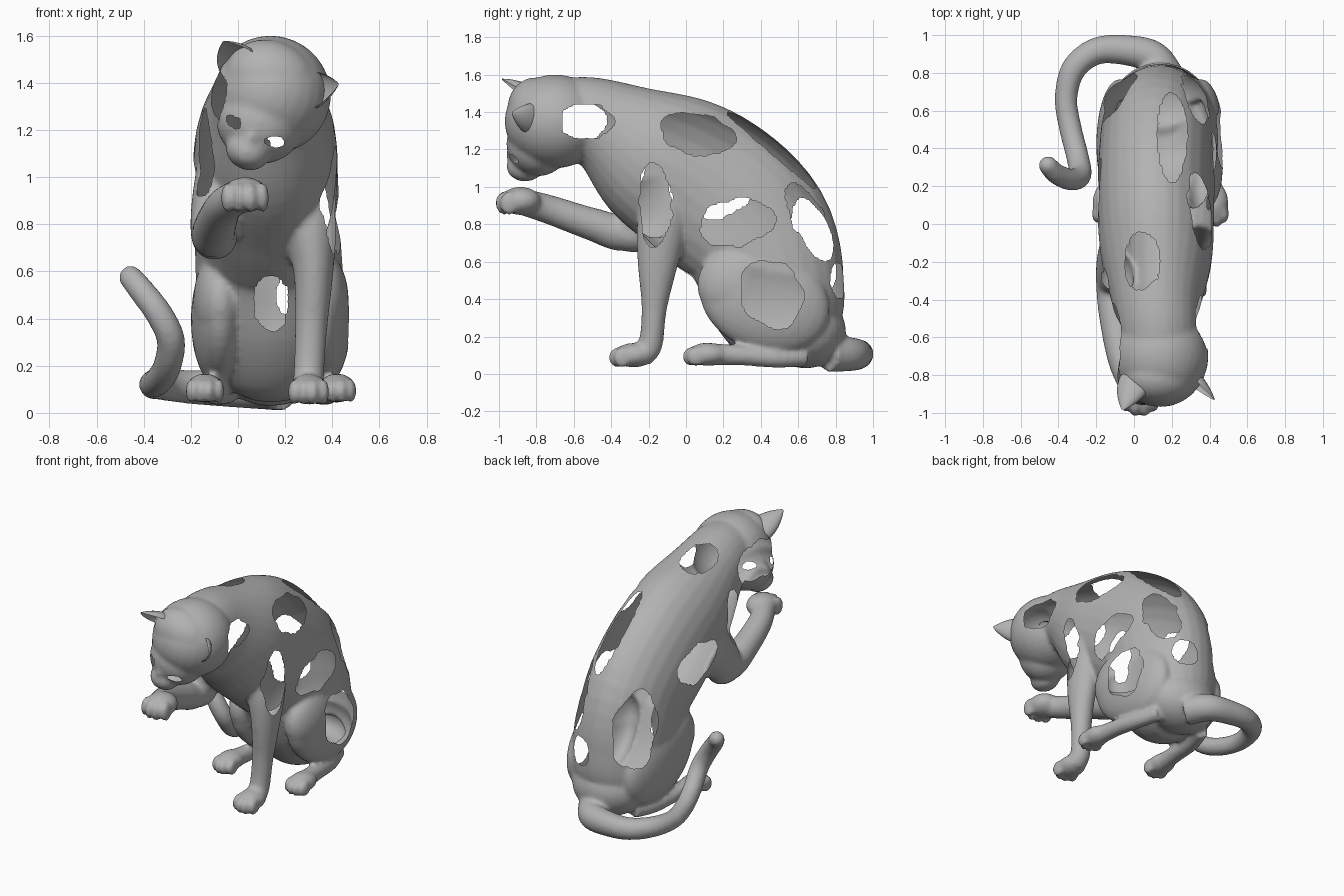
import bpy, bmesh, math
from mathutils import Vector, Matrix

cube = bpy.data.objects.get("Cube")
if cube:
    bpy.data.objects.remove(cube, do_unlink=True)

grey = bpy.data.materials.new("stone_grey")
grey.use_nodes = True
COLOUR = (0.45, 0.45, 0.45, 1)
grey.diffuse_color = COLOUR
grey.node_tree.nodes["Principled BSDF"].inputs["Base Color"].default_value = COLOUR

bm = bmesh.new()   # gathers all solid parts before they are fused


def blob(c, r, rot=(0, 0, 0)):
    """Ellipsoid at c with radii r and rotation in degrees."""
    m = Matrix.Translation(c)
    for ang, ax in zip(rot, "XYZ"):
        m = m @ Matrix.Rotation(math.radians(ang), 4, ax)
    m = m @ Matrix.Diagonal((*r, 1))
    bmesh.ops.create_uvsphere(bm, u_segments=28, v_segments=18, radius=1, matrix=m)


def spline(pts, n=6):
    """Catmull-Rom through tuples of any length."""
    p = [Vector(q) for q in pts]
    p = [2 * p[0] - p[1]] + p + [2 * p[-1] - p[-2]]
    out = []
    for a, b, c, d in zip(p, p[1:], p[2:], p[3:]):
        for i in range(n):
            t = i / n
            out.append(0.5 * (2 * b + (c - a) * t + (2 * a - 5 * b + 4 * c - d) * t * t
                              + (3 * b - a - 3 * c + d) * t ** 3))
    return out + [p[-2]]


def limb(pts, side=(1, 0, 0), segs=28):
    """Loft along points (x, y, z, side radius[, depth radius])."""
    pts = [q if len(q) == 5 else (*q, q[3]) for q in pts]
    path = spline(pts)
    pos = [Vector(q[:3]) for q in path]
    a, rings = Vector(side), []
    for i, q in enumerate(path):
        t = (pos[min(i + 1, len(pos) - 1)] - pos[max(i - 1, 0)]).normalized()
        a = (a - t * a.dot(t)).normalized()
        b = t.cross(a)
        rings.append([bm.verts.new(pos[i] + a * q[3] * math.cos(k * math.tau / segs)
                                   + b * q[4] * math.sin(k * math.tau / segs))
                      for k in range(segs)])
    for r, s in zip(rings, rings[1:]):
        for k in range(segs):
            j = (k + 1) % segs
            bm.faces.new((r[k], r[j], s[j], s[k]))
    bm.faces.new(rings[0][::-1])
    bm.faces.new(rings[-1])


def paw(x, y, z, w=0.085, h=0.065):
    """Rounded paw with four toes pointing forward."""
    blob((x, y, z), (w, 0.11, h))
    for k, fwd in zip((-1.5, -0.5, 0.5, 1.5), (0.06, 0.085, 0.085, 0.06)):
        blob((x + k * w * 0.5, y - fwd, z - 0.012), (w * 0.27, 0.05, h * 0.85))


# Torso, from inside the head down to the rump
limb([(.135, -.74, 1.37, .19, .19), (.13, -.58, 1.375, .21, .215), (.12, -.42, 1.32, .235, .26),
      (.12, -.17, 1.16, .295, .38), (.115, .12, .985, .31, .43), (.125, .37, .75, .31, .42),
      (.14, .485, .42, .31, .375), (.14, .56, .20, .26, .29), (.14, .60, .10, .14, .15)])
blob((.14, .64, .23), (.25, .215, .20))

# Head, rolled to one side
blob((.14, -.70, 1.35), (.255, .27, .25), (0, 20, 0))
blob((.14, -.81, 1.415), (.20, .145, .165), (0, 20, 0))
blob((.09, -.79, 1.23), (.185, .17, .17), (0, 25, 0))
blob((.04, -.86, 1.11), (.095, .10, .078), (0, 25, 0))
blob((.02, -.925, 1.085), (.032, .025, .025), (0, 25, 0))
blob((.055, -.89, 1.17), (.045, .07, .10), (0, 25, 0))

# Planted foreleg
limb([(.26, -.06, 1.08, .14), (.30, -.12, .82, .12, .14), (.32, -.15, .6, .085, .11),
      (.31, -.17, .35, .068), (.30, -.19, .16, .065), (.30, -.24, .10, .07)])
paw(.30, -.28, .1)

# Raised foreleg
limb([(-.05, -.12, 1.02, .13, .17), (-.09, -.22, .86, .11, .16), (-.105, -.34, .76, .095, .105),
      (-.095, -.5, .80, .088), (-.06, -.72, .875, .078), (0, -.87, .92, .072)])
blob((-.10, -.28, .75), (.098, .14, .10))
paw(.03, -.885, .925, .1, .075)

# Hind legs, mirrored about the body's own middle line
for s in (-1, 1):
    x = .14 + s * .215
    blob((x, .42, .395), (.125, .36, .275), (-22, 0, 0))
    blob((x, .29, .475), (.115, .23, .21))
    limb([(.14 + s * .18, .64, .09, .05), (.14 + s * .23, .48, .085, .052),
          (.14 + s * .26, .28, .10, .054), (.14 + s * .275, .1, .105, .062)])
    paw(.14 + s * .28, .115, .105, .08, .062)

# Tail, sweeping round and curling up
limb([(.18, .76, .11, .10), (.10, .88, .105, .09), (-.04, .92, .105, .08),
      (-.2, .915, .11, .072), (-.32, .82, .12, .066), (-.36, .66, .12, .06),
      (-.335, .5, .14, .06), (-.30, .36, .2, .06), (-.285, .26, .31, .06),
      (-.335, .235, .42, .058), (-.41, .265, .52, .055), (-.455, .31, .575, .05)], (0, 0, 1))
blob((-.455, .31, .575), (.05, .05, .05))

# Fuse the parts into one smooth skin
bmesh.ops.recalc_face_normals(bm, faces=bm.faces)
mesh = bpy.data.meshes.new("parts")
bm.to_mesh(mesh)
bm.free()
body = bpy.data.objects.new("cat_body", mesh)
bpy.context.collection.objects.link(body)
fuse = body.modifiers.new("fuse", 'REMESH')
fuse.mode = 'VOXEL'
fuse.voxel_size = 0.0135
soft = body.modifiers.new("soften", 'SMOOTH')
soft.factor, soft.iterations = 0.5, 6
bpy.context.view_layer.update()
skin = bpy.data.meshes.new_from_object(body.evaluated_get(bpy.context.evaluated_depsgraph_get()))
body.modifiers.clear()
body.data = skin
skin.name = "cat_body"

# Openings in the skin: centre, radii, tilt about x, roll about y
HOLES = [
    ((.36, -.53, 1.35), (.17, .14, .09), 0, 0),       # left neck
    ((-.12, -.67, 1.34), (.13, .24, .14), 0, 0),      # right cheek
    ((.34, .06, 1.28), (.20, .20, .11), -10, 0),      # left shoulder blade
    ((.43, -.17, .90), (.12, .09, .22), 0, 0),        # left upper foreleg
    ((.41, .27, .81), (.15, .20, .12), 10, 0),        # left flank
    ((.48, .46, .43), (.11, .16, .19), 25, 0),        # left thigh
    ((.39, .69, .82), (.15, .11, .26), 30, 0),        # left lower back
    ((.21, .50, 1.25), (.08, .35, .15), -43, 0),      # spine
    ((.25, .84, .50), (.08, .12, .10), 0, 0),         # rump
    ((.14, .09, .48), (.07, .20, .13), 0, 0),         # belly
    ((.04, -.19, 1.52), (.10, .15, .12), 0, 0),       # nape
    ((-.21, .12, .96), (.13, .22, .13), 0, 0),        # right ribs
    ((-.16, -.32, 1.12), (.07, .09, .19), 0, 0),      # right shoulder front
    ((-.11, .70, .68), (.15, .15, .26), 15, 0),       # right flank
    ((-.02, -.92, 1.235), (.034, .12, .02), 0, 30),   # right eye
    ((.155, -.92, 1.15), (.042, .12, .02), 0, 10),    # left eye
]
bm = bmesh.new()
bm.from_mesh(skin)
doomed = set()
for c, r, tilt, roll in HOLES:
    inv = (Matrix.Rotation(math.radians(tilt), 3, 'X')
           @ Matrix.Rotation(math.radians(roll), 3, 'Y')).transposed()
    for f in bm.faces:
        d = inv @ (f.calc_center_median() - Vector(c))
        ang = math.atan2(d.z, d.y + d.x)
        ragged = 1 + (0.12 * math.sin(5 * ang + c[1] * 9) if r[2] > .05 else 0)
        if sum((d[i] / r[i]) ** 2 for i in range(3)) < ragged:
            doomed.add(f)
bmesh.ops.delete(bm, geom=list(doomed), context='FACES')
# Even out the cut edges
for _ in range(3):
    rim = [v for v in bm.verts if v.is_boundary]
    bmesh.ops.smooth_vert(bm, verts=rim, factor=0.4, use_axis_x=True, use_axis_y=True, use_axis_z=True)
bm.to_mesh(skin)
bm.free()


def ear(name, base, tip, side, width):
    """Cupped, blunt triangular ear as a curved sheet."""
    base, tip, side = Vector(base), Vector(tip), Vector(side)
    axis = tip - base
    side = (side - axis * side.dot(axis) / axis.length_squared).normalized()
    back = axis.cross(side).normalized()
    if back.y < 0:
        back = -back
    b, nu, nv = bmesh.new(), 14, 8
    grid = []
    for j in range(nv + 1):
        v = j / nv
        w = width * (1 - v ** 2) + 0.006
        grid.append([b.verts.new(base + axis * v + side * w * math.sin(u) + back * w * .6 * math.cos(u))
                     for u in [(-1 + 2 * i / nu) * 1.7 for i in range(nu + 1)]])
    for p, q in zip(grid, grid[1:]):
        for i in range(nu):
            b.faces.new((p[i], p[i + 1], q[i + 1], q[i]))
    bmesh.ops.recalc_face_normals(b, faces=b.faces)
    m = bpy.data.meshes.new(name)
    b.to_mesh(m)
    b.free()
    o = bpy.data.objects.new(name, m)
    bpy.context.collection.objects.link(o)
    return o


parts = [body,
         ear("right_ear", (.01, -.83, 1.475), (-.06, -.985, 1.575), (1, 0, .2), .085),
         ear("left_ear", (.29, -.81, 1.36), (.425, -.93, 1.395), (.3, 0, 1), .08)]
for o in parts:
    o.data.materials.clear()
    o.data.materials.append(grey)
    o.data.polygons.foreach_set("use_smooth", [True] * len(o.data.polygons))
    o.data.update()
